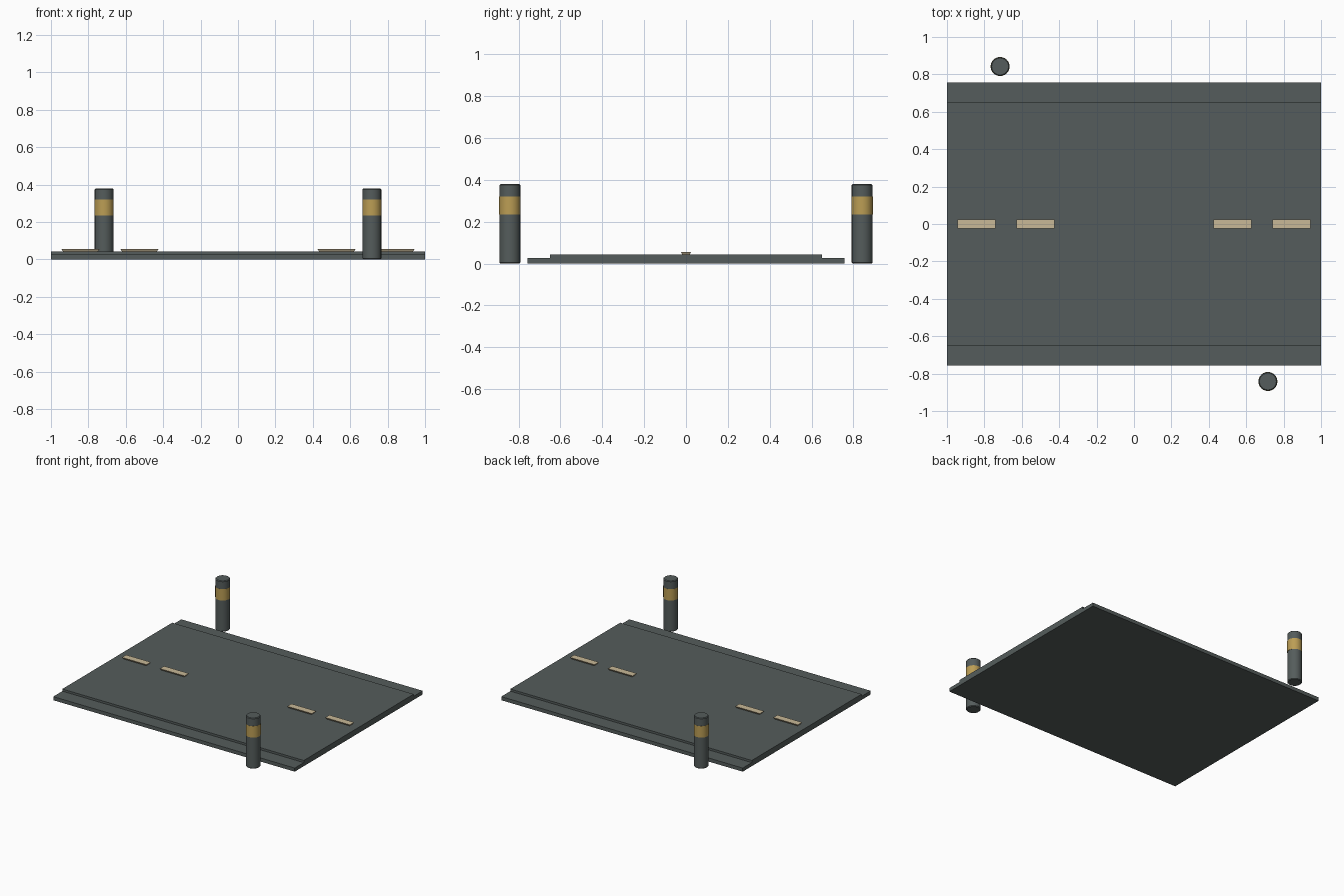
import bpy
import bmesh
import math

cube = bpy.data.objects.get("Cube")
if cube:
    bpy.data.objects.remove(cube, do_unlink=True)


def material(name, rgb):
    mat = bpy.data.materials.new(name)
    mat.use_nodes = True
    color = (*rgb, 1)
    mat.diffuse_color = color
    mat.node_tree.nodes["Principled BSDF"].inputs["Base Color"].default_value = color
    return mat


SLATE = material("slate grey", (0.09, 0.108, 0.106))
CREAM = material("cream paint", (0.58, 0.48, 0.31))
GOLD = material("gold band", (0.50, 0.34, 0.09))


def add_object(name, bm, mat):
    mesh = bpy.data.meshes.new(name)
    bmesh.ops.recalc_face_normals(bm, faces=bm.faces)
    bm.to_mesh(mesh)
    bm.free()
    mesh.materials.append(mat)
    obj = bpy.data.objects.new(name, mesh)
    bpy.context.collection.objects.link(obj)
    return obj


def box(name, x, half_x, half_y, z0, z1, mat, taper=0):
    """Box centred on y = 0; taper draws the lower edges inward."""
    bm = bmesh.new()
    bmesh.ops.create_cube(bm, size=2)
    for v in bm.verts:
        inset = taper if v.co.z < 0 else 0
        v.co = (x + v.co.x * (half_x - inset), v.co.y * (half_y - inset),
                z1 if v.co.z > 0 else z0)
    return add_object(name, bm, mat)


def turned(name, x, y, profile, mat, sides=24):
    """Closed round part from (radius, height) rings."""
    bm = bmesh.new()
    rings = []
    for r, z in profile:
        rings.append([bm.verts.new((x + r * math.cos(math.tau * i / sides),
                                    y + r * math.sin(math.tau * i / sides), z))
                      for i in range(sides)])
    for low, high in zip(rings, rings[1:]):
        for i in range(sides):
            j = (i + 1) % sides
            bm.faces.new((low[i], low[j], high[j], high[i]))
    bm.faces.new(rings[0][::-1])
    bm.faces.new(rings[-1])
    obj = add_object(name, bm, mat)
    bpy.ops.object.select_all(action="DESELECT")
    obj.select_set(True)
    bpy.context.view_layer.objects.active = obj
    bpy.ops.object.shade_smooth_by_angle(angle=math.radians(35))


# Road slab: wide base with a raised deck
box("road_base", 0, 1, 0.757, 0, 0.027, SLATE)
box("road_deck", 0, 1, 0.65, 0.027, 0.043, SLATE)

# Centre line dashes, in mirrored pairs
for side, label in ((1, "left"), (-1, "right")):
    for x, place in ((0.842, "outer"), (0.527, "inner")):
        box(f"lane_dash_{label}_{place}", side * x, 0.102, 0.025,
            0.043, 0.056, CREAM, taper=0.008)

# Bollards at opposite corners, each with a painted band
for side, label in ((1, "front"), (-1, "back")):
    x, y = side * 0.716, side * -0.842
    turned(f"bollard_{label}", x, y,
           [(0.045, 0), (0.05, 0.005), (0.05, 0.375), (0.045, 0.38)], SLATE)
    turned(f"bollard_band_{label}", x, y,
           [(0.051, 0.235), (0.051, 0.32)], GOLD)
